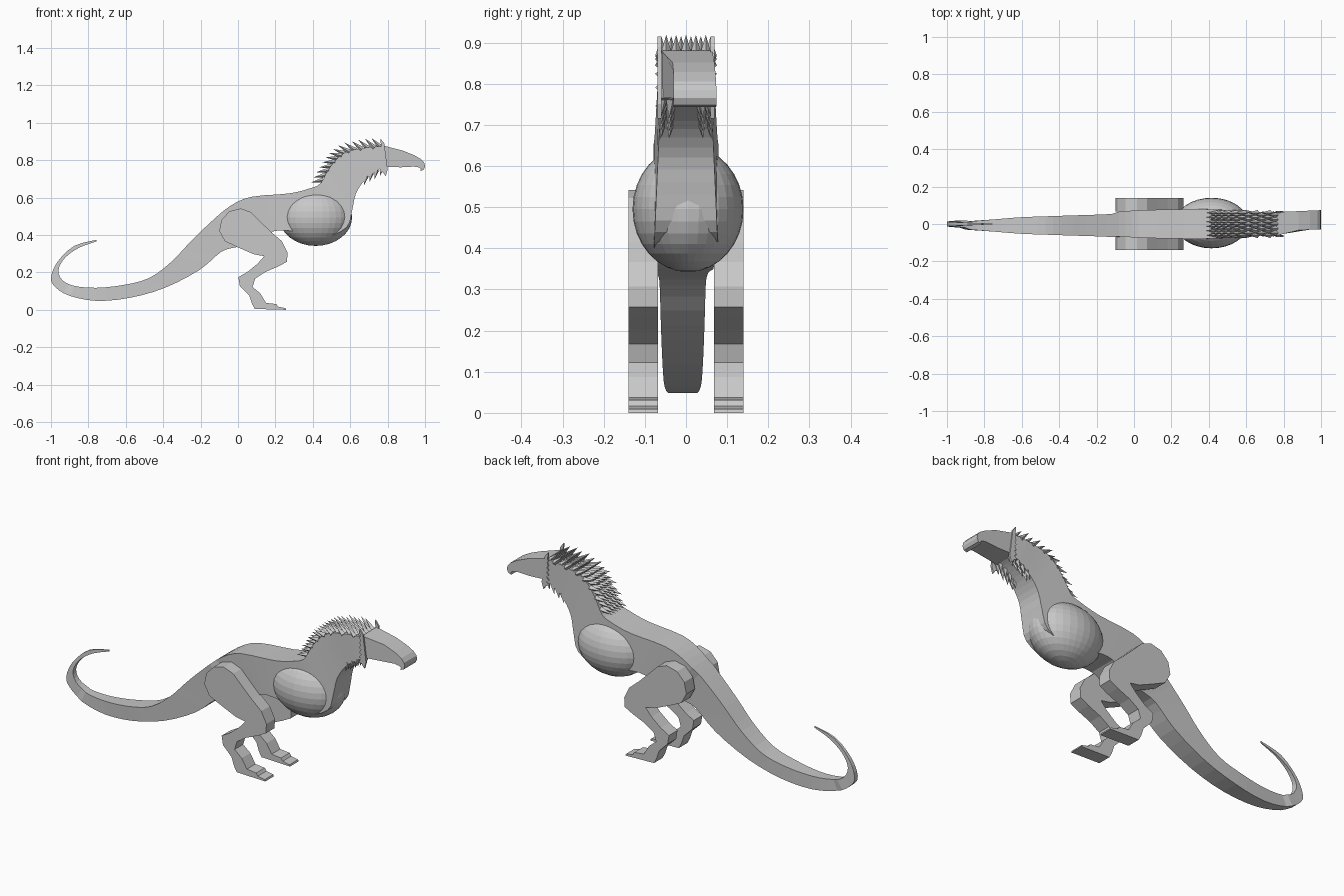
import bpy, bmesh, math
from mathutils import Vector, Matrix

if "Cube" in bpy.data.objects:
    bpy.data.objects.remove(bpy.data.objects["Cube"])

grey = bpy.data.materials.new("plain grey")
grey.diffuse_color = (0.58, 0.58, 0.58, 1)
grey.use_nodes = True
grey.node_tree.nodes["Principled BSDF"].inputs["Base Color"].default_value = grey.diffuse_color


def finish(bm, name):
    bmesh.ops.recalc_face_normals(bm, faces=bm.faces)
    mesh = bpy.data.meshes.new(name)
    bm.to_mesh(mesh)
    bm.free()
    mesh.materials.append(grey)
    ob = bpy.data.objects.new(name, mesh)
    bpy.context.collection.objects.link(ob)
    return ob


def smooth(rows, steps):
    """Catmull-Rom through rows of numbers."""
    out = []
    for i in range(len(rows) - 1):
        p = [rows[max(0, min(len(rows) - 1, i + k))] for k in (-1, 0, 1, 2)]
        for s in range(steps):
            t = s / steps
            out.append([0.5 * (2 * b + (c - a) * t + (2 * a - 5 * b + 4 * c - d) * t * t
                               + (3 * b - a - 3 * c + d) * t ** 3)
                        for a, b, c, d in zip(*p)])
    return out + [list(rows[-1])]


def plate(name, outline, y0, y1):
    """Side outline (x, z) given thickness; y0 and y1 are functions of x."""
    bm = bmesh.new()
    a = [bm.verts.new((x, y0(x), z)) for x, z in outline]
    b = [bm.verts.new((x, y1(x), z)) for x, z in outline]
    bm.faces.new(a)
    bm.faces.new(b[::-1])
    for i in range(len(a)):
        j = (i + 1) % len(a)
        bm.faces.new((a[i], b[i], b[j], a[j]))
    return finish(bm, name)


def spike(bm, base, direction, radius, length):
    d = Vector(direction).normalized()
    m = (Matrix.Translation(Vector(base) + d * length * 0.4)
         @ d.to_track_quat('Z', 'Y').to_matrix().to_4x4())
    bmesh.ops.create_cone(bm, cap_ends=True, segments=4, radius1=radius,
                          radius2=0, depth=length, matrix=m)


# Body: box sections from tail tip to nape
# upper x, upper z, lower x, lower z, half width
sections = [
    (-.757, .366, -.757, .374, .002), (-.85, .332, -.875, .342, .006),
    (-.925, .278, -.965, .257, .010), (-.96, .214, -1.0, .17, .013),
    (-.94, .16, -.975, .12, .016), (-.875, .128, -.90, .075, .022),
    (-.757, .118, -.757, .048, .032), (-.607, .134, -.58, .064, .044),
    (-.473, .171, -.39, .118, .049), (-.356, .257, -.205, .214, .053),
    (-.26, .358, -.09, .31, .056), (-.15, .465, -.01, .335, .060),
    (-.045, .553, .10, .36, .069), (.07, .604, .19, .42, .075),
    (.27, .622, .30, .42, .079), (.38, .648, .46, .39, .079),
    (.44, .675, .58, .44, .076), (.48, .745, .61, .53, .072),
    (.53, .81, .63, .62, .068), (.59, .848, .675, .69, .065),
    (.69, .868, .74, .742, .064), (.78, .875, .785, .765, .062)]
loft = smooth(sections, 3)
bm = bmesh.new()
rings = []
for ux, uz, lx, lz, w in loft:
    c = -.008 if ux < -.1 and w > .02 else 0
    rings.append([bm.verts.new(p) for p in ((ux, c - w, uz), (ux, c + w, uz),
                                            (lx, c + w, lz), (lx, c - w, lz))])
for r, s in zip(rings, rings[1:]):
    for k in range(4):
        bm.faces.new((r[k], r[(k + 1) % 4], s[(k + 1) % 4], s[k]))
bm.faces.new(rings[0])
bm.faces.new(rings[-1][::-1])
finish(bm, "body_and_tail")

# Rounded chest
bm = bmesh.new()
bmesh.ops.create_uvsphere(bm, u_segments=32, v_segments=16, radius=1,
                          matrix=Matrix.Translation((.415, .005, .495))
                          @ Matrix.Diagonal((.195, .135, .153, 1)))
finish(bm, "chest")

# Head with hooked beak
head = [(.77, .88), (.82, .867), (.88, .852), (.94, .828), (.98, .805), (.997, .785),
        (1.0, .765), (.992, .748), (.975, .743), (.978, .755), (.965, .762),
        (.94, .766), (.87, .762), (.80, .765), (.77, .76)]
plate("head", head,
      lambda x: -.06 + .03 * min(1, (x - .77) / .12),
      lambda x: .064 + .01 * (x - .77) / .23)

# Legs: flat plates on both sides
leg = [(-.10, .425), (-.088, .485), (-.045, .53), (.015, .545), (.07, .525), (.125, .47),
       (.18, .417), (.235, .37), (.265, .31), (.262, .26), (.215, .235), (.145, .205),
       (.092, .17), (.078, .125), (.12, .09), (.15, .04), (.205, .034), (.215, .02),
       (.255, .012), (.258, .003), (.09, .008), (.075, .035), (.06, .08), (.01, .13),
       (.002, .178), (.05, .205), (.105, .25), (.14, .29), (.085, .30), (0, .337),
       (-.07, .37)]
leg = [(x, max(0, z - .003)) for x, z in leg]
for side, name in ((-1, "right_leg"), (1, "left_leg")):
    plate(name, leg, lambda x, s=side: s * .068, lambda x, s=side: s * .14)

# Mane: staggered rows of spikes leaning back down the neck
bm = bmesh.new()
neck = smooth([s[:2] for s in sections[16:]], 3)
for i in range(1, len(neck) - 1):
    tan = Vector((neck[i + 1][0] - neck[i - 1][0], 0, neck[i + 1][1] - neck[i - 1][1])).normalized()
    nor = Vector((-tan.z, 0, tan.x))
    count = 6 if i % 2 else 5
    for k in range(count):
        y = (k - (count - 1) / 2) * .024
        spike(bm, (neck[i][0], y, neck[i][1]), nor * .75 - tan * .65, .015, .07)
finish(bm, "mane")

# Jagged frill on each cheek, with throat spikes below it
back = []
for k in range(7):
    z = .735 + k * .025
    back += [(.775 - .0015 * k, z), (.757 + .001 * k, z + .008)]
frill = [(.79, .715)] + back + [(.762, .915), (.782, .89), (.80, .75)]
for side, name in ((-1, "right"), (1, "left")):
    plate(name + "_frill", frill, lambda x, s=side: s * .060, lambda x, s=side: s * .069)
    bm = bmesh.new()
    for k in range(4):
        x, z = .685 + .028 * k, .71 + .016 * k
        for y in (.037, .057):
            spike(bm, (x, side * y, z), (-.25, side * .1, -1), .013, .05)
    finish(bm, name + "_throat_spikes")
